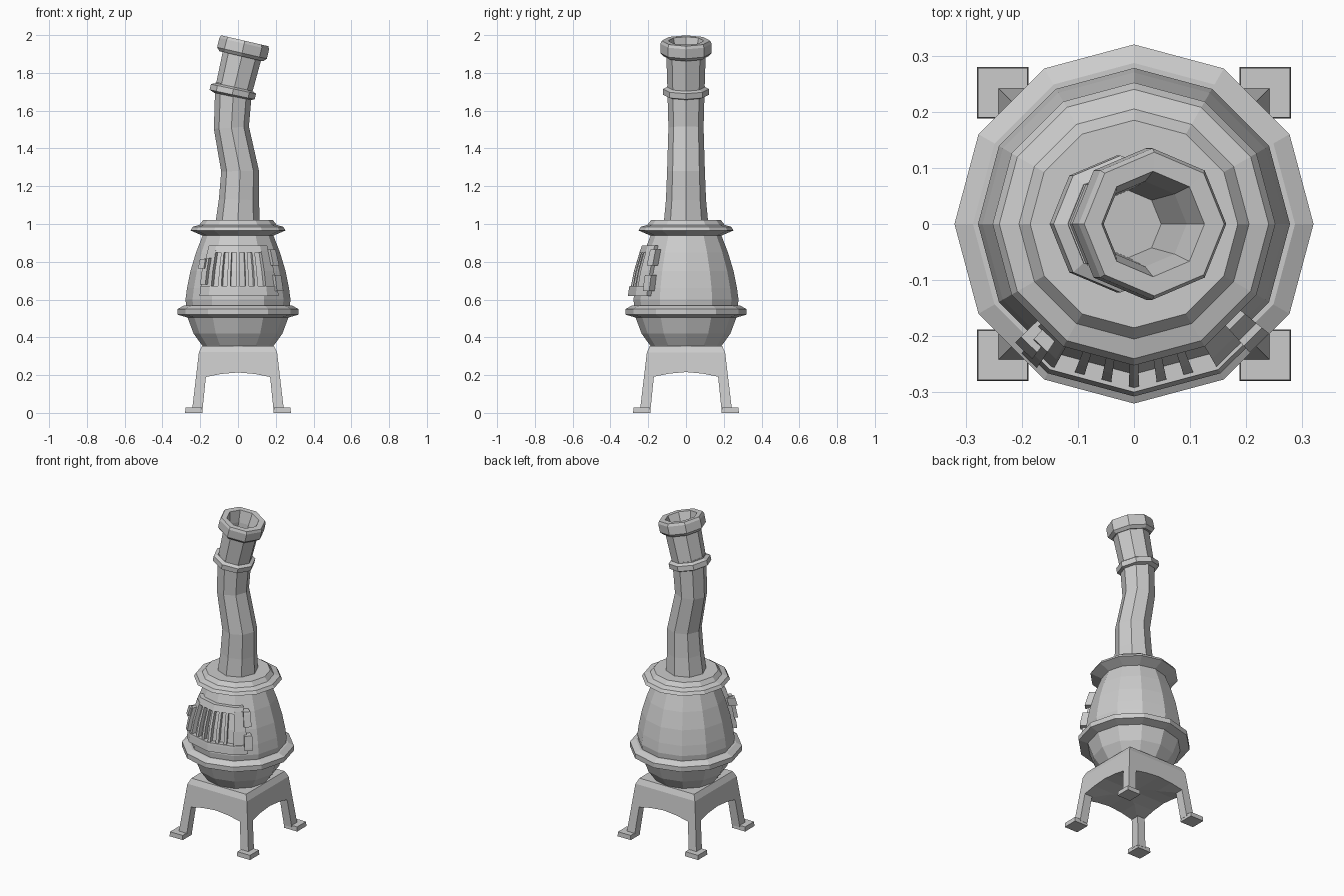
import bpy, bmesh, math
from math import sin, cos, radians, pi

if "Cube" in bpy.data.objects:
    bpy.data.objects.remove(bpy.data.objects["Cube"])


def make(name, verts, faces):
    me = bpy.data.meshes.new(name)
    me.from_pydata(verts, [], faces)
    bm = bmesh.new()
    bm.from_mesh(me)
    bmesh.ops.recalc_face_normals(bm, faces=bm.faces)
    bm.to_mesh(me)
    bm.free()
    ob = bpy.data.objects.new(name, me)
    bpy.context.collection.objects.link(ob)
    return ob


def loft(name, rings, n, closed=False):
    """Rings of (centre x, centre z, radius, tilt in degrees), skinned together."""
    verts = []
    for cx, cz, r, t in rings:
        t = radians(t)
        for i in range(n):
            a = 2 * pi * i / n
            verts.append((cx + r * cos(a) * cos(t), r * sin(a), cz - r * cos(a) * sin(t)))
    m = len(rings)
    faces = []
    for k in range(m if closed else m - 1):
        a, b = k * n, ((k + 1) % m) * n
        faces += [(a + i, a + (i + 1) % n, b + (i + 1) % n, b + i) for i in range(n)]
    if not closed:
        faces += [tuple(range(n)), tuple(range((m - 1) * n, m * n))]
    return make(name, verts, faces)


def lathe(name, prof, n=12):
    return loft(name, [(0, z, r, 0) for z, r in prof], n)


# Pot belly, waist band and top collar
BODY = [(.335, .15), (.35, .185), (.42, .235), (.505, .267), (.6, .278),
        (.66, .27), (.75, .252), (.85, .222), (.945, .185)]
lathe("belly", BODY)
lathe("waist_band", [(.503, .26), (.52, .32), (.55, .32), (.568, .287), (.568, .26)])
lathe("top_collar", [(.935, .18), (.966, .252), (.985, .24), (.995, .205), (1.02, .185)])


def body_r(z, deg):
    """Radius of the faceted belly at a height and angle."""
    for (z0, r0), (z1, r1) in zip(BODY, BODY[1:]):
        if z <= z1:
            r = r0 + (r1 - r0) * (z - z0) / (z1 - z0)
            break
    return r * cos(radians(15)) / cos(radians(deg % 30 - 15))


def patch(name, a0, a1, z0, z1, off, inner=-.01):
    """Raised plate following the belly; angles are measured from the front."""
    angs = [a0] + [a for a in (-30, 0, 30) if a0 < a < a1] + [a1]
    zs = [z0] + [z for z, _ in BODY if z0 + .01 < z < z1 - .01] + [z1]
    sect = [(z, inner) for z in zs] + [(z, off) for z in reversed(zs)]
    n = len(sect)
    verts = []
    for a in angs:
        for z, o in sect:
            r = body_r(z, a) + o
            verts.append((r * sin(radians(a)), -r * cos(radians(a)), z))
    faces = [(k * n + i, k * n + (i + 1) % n, (k + 1) * n + (i + 1) % n, (k + 1) * n + i)
             for k in range(len(angs) - 1) for i in range(n)]
    q, top = len(zs), (len(angs) - 1) * n
    for base in (0, top):
        faces += [(base + i, base + i + 1, base + n - 2 - i, base + n - 1 - i)
                  for i in range(q - 1)]
    return make(name, verts, faces)


# Fire door: frame, grate bars, latch and hinges
patch("door_frame_bottom", -43, 46, .62, .672, .032)
patch("door_frame_top", -43, 43, .848, .885, .025)
patch("door_frame_left", -43, -29, .66, .86, .026)
patch("door_frame_right", 30, 45, .66, .86, .026)
for i in range(5):
    a = -20 + 10 * i
    patch(f"grate_bar_{i + 1}", a - 1.8, a + 1.8, .665, .855, .024)
patch("door_latch", -41, -34, .68, .82, .048, .01)
patch("latch_knob", -45, -37, .765, .815, .06, .01)
patch("hinge_upper", 42, 51, .78, .865, .045)
patch("hinge_lower", 42, 51, .645, .73, .045)

# Crooked stove pipe with a joint ring and a hollow flared cap
loft("pipe", [(-.002, 1.0, .118, 0), (.005, 1.13, .106, 2), (.011, 1.28, .1, -1),
              (-.035, 1.51, .093, -4), (-.025, 1.69, .098, 10), (-.02, 1.73, .1, 13)], 8)
loft("pipe_joint", [(-.033, 1.675, .095, 12), (-.031, 1.685, .122, 12),
                    (-.024, 1.715, .122, 12), (-.022, 1.725, .1, 12)], 8)
loft("pipe_top", [(-.025, 1.7, .098, 13), (.021, 1.89, .104, 13), (.017, 1.888, .118, 13),
                  (.021, 1.905, .135, 13), (.033, 1.955, .135, 13), (.036, 1.97, .128, 13),
                  (.034, 1.97, .094, 13), (.02, 1.9, .076, 13), (-.01, 1.76, .06, 13)], 8)


# Stand: two crossed arch profiles intersected into a four-legged base
half = [(.09, .206), (.17, .19), (.188, .015), (.243, .015), (.207, .32), (.19, .355)]
outline = [(0, .214)] + half + [(-x, z) for x, z in reversed(half)]


def prism(name):
    n = len(outline)
    verts = [(x, y, z) for y in (-.4, .4) for x, z in outline]
    faces = [(i, (i + 1) % n, n + (i + 1) % n, n + i) for i in range(n)]
    faces += [tuple(range(n)), tuple(range(n, 2 * n))]
    return make(name, verts, faces)


stand = prism("stand")
cutter = prism("stand_cutter")
cutter.rotation_euler.z = pi / 2
cutter.location.z = .002
cutter.hide_render = True
mod = stand.modifiers.new("cross", 'BOOLEAN')
mod.operation, mod.solver, mod.object = 'INTERSECT', 'EXACT', cutter
bpy.context.view_layer.objects.active = stand
bpy.ops.object.modifier_apply(modifier=mod.name)
bpy.data.objects.remove(cutter)

# Feet
for sx in (-1, 1):
    for sy in (-1, 1):
        verts = [(sx * .234 + h * dx, sy * .234 + h * dy, z)
                 for z, h in ((0, .046), (.028, .044))
                 for dx, dy in ((-1, -1), (1, -1), (1, 1), (-1, 1))]
        faces = [(0, 1, 2, 3), (4, 5, 6, 7)] + \
                [(i, (i + 1) % 4, 4 + (i + 1) % 4, 4 + i) for i in range(4)]
        make(f"foot_{'right' if sx > 0 else 'left'}_{'back' if sy > 0 else 'front'}", verts, faces)
